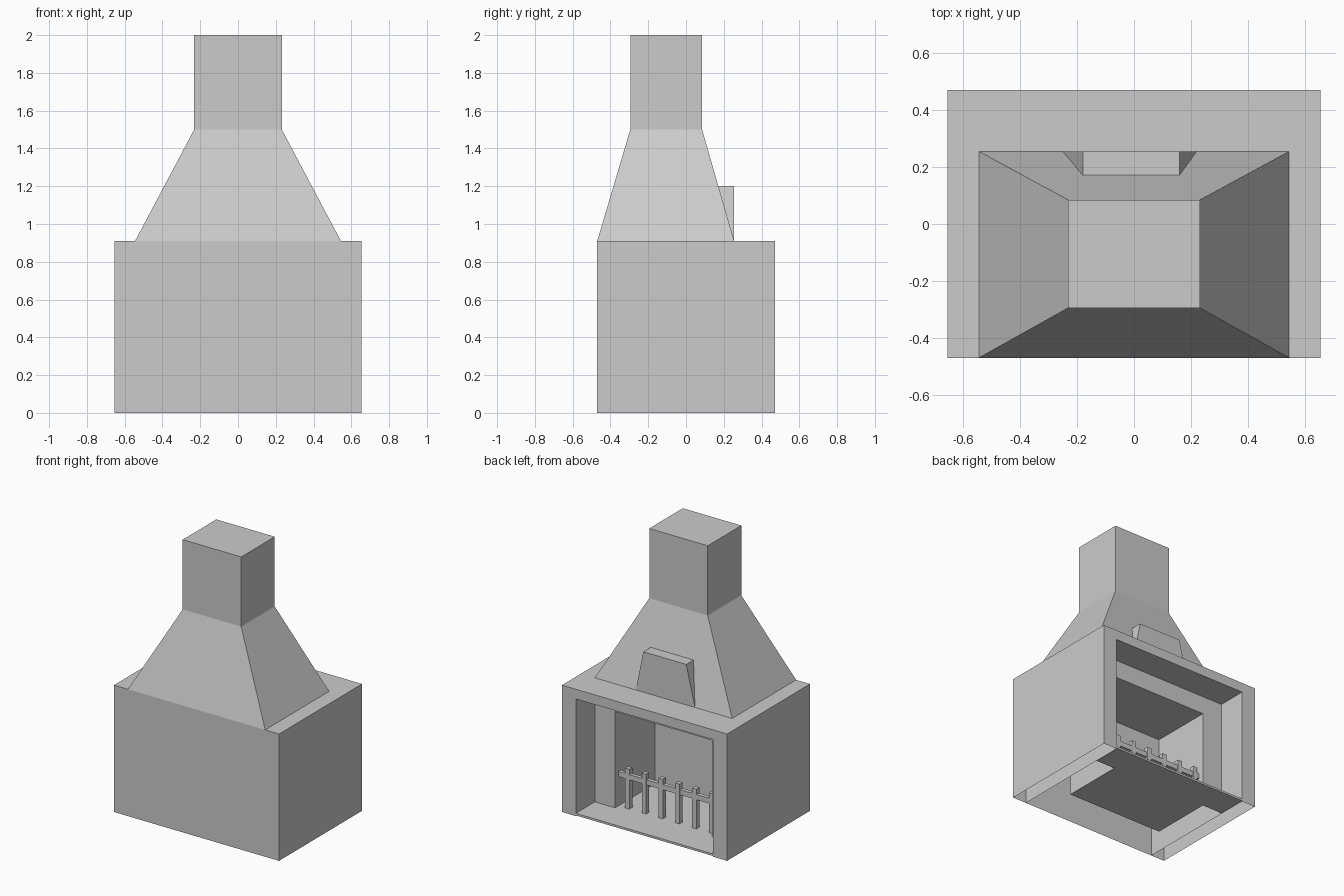
import bpy, bmesh

if "Cube" in bpy.data.objects:
    bpy.data.objects.remove(bpy.data.objects["Cube"])

SIDES = {  # corner indices of each side, index = 4*x + 2*y + z
    "l": (0, 1, 3, 2), "r": (4, 6, 7, 5), "f": (0, 4, 5, 1),
    "b": (2, 3, 7, 6), "d": (0, 2, 6, 4), "u": (1, 5, 7, 3)}


def finish(name, bm):
    me = bpy.data.meshes.new(name)
    bm.to_mesh(me)
    bm.free()
    ob = bpy.data.objects.new(name, me)
    bpy.context.collection.objects.link(ob)
    return ob


def add_box(bm, x, y, z, keep="lrfbdu", flip=False):
    """Box from ranges; only the sides named in keep are made."""
    v = [bm.verts.new((a, b, c)) for a in x for b in y for c in z]
    for s in keep:
        f = bm.faces.new([v[i] for i in SIDES[s]])
        if flip:
            f.normal_flip()
    loose = [w for w in v if not w.link_faces]
    bmesh.ops.delete(bm, geom=loose, context="VERTS")


def make(name, *boxes):
    bm = bmesh.new()
    for b in boxes:
        add_box(bm, *b)
    return finish(name, bm)


W, J, F = 0.655, 0.545, 0.385          # half widths: body, recess, firebox
Y0, YF, YB, Y1 = -0.47, -0.20, 0.255, 0.47
H, ZR, ZF, Z0 = 0.91, 0.84, 0.71, 0.02

# Hollow masonry body, open underneath
make("side_walls",
     ((-W, -J), (Y0, Y1), (0, H), "lrfbu"),
     ((J, W), (Y0, Y1), (0, H), "lrfbu"))
make("front_wall_and_top", ((-J, J), (Y0, Y1), (0, H), "fu"))
make("lintel", ((-J, J), (YB, Y1), (ZR, H), "bd"))

# Recess back with a smaller opening into the firebox
make("recess_back",
     ((-J, -F), (Y0, YB), (Z0, ZR), "b"),
     ((F, J), (Y0, YB), (Z0, ZR), "b"),
     ((-F, F), (Y0, YB), (ZF, ZR), "b"))
make("firebox", ((-F, F), (YF, YB), (Z0, ZF), "lrfu", True))

# Stepped hearth slab
make("hearth",
     ((-J, J), (YB, Y1), (0.005, Z0), "lrbdu"),
     ((-F, F), (YF, YB), (0.005, Z0), "lrfdu"))

# Tapered hood and chimney, lofted through rectangles
bm = bmesh.new()
rings = []
for hw, ya, yb, z in ((J, Y0, YB, H), (0.232, -0.295, 0.085, 1.5),
                      (0.232, -0.295, 0.085, 2.0)):
    rings.append([bm.verts.new(p) for p in
                  ((-hw, ya, z), (hw, ya, z), (hw, yb, z), (-hw, yb, z))])
for a, b in zip(rings, rings[1:]):
    for i in range(4):
        j = (i + 1) % 4
        bm.faces.new((a[i], a[j], b[j], b[i]))
bm.faces.new(rings[-1])
finish("hood_and_chimney", bm)

# Tapered block on the hood: wedge whose inner face lies on the hood slope
bm = bmesh.new()
bl, br, tl, tr = [bm.verts.new(p) for p in (
    (-0.25, YB, H), (0.22, YB, H), (-0.18, YB, 1.2), (0.16, YB, 1.2))]
il, ir = [bm.verts.new((x, 0.171, 1.2)) for x in (-0.18, 0.16)]
for f in ((br, bl, tl, tr), (tl, il, ir, tr), (bl, il, tl), (br, tr, ir)):
    bm.faces.new(f)
finish("damper_block", bm)

# Fire grate
r, gy = 0.017, 0.20
posts = [0.315 - 0.133 * i for i in range(6)]
make("grate_posts", *[((x - r, x + r), (gy - r, gy + r), (Z0, 0.305)) for x in posts])
make("grate_rail", ((-F, F), (gy - 0.014, gy + 0.014), (0.228, 0.265)))
